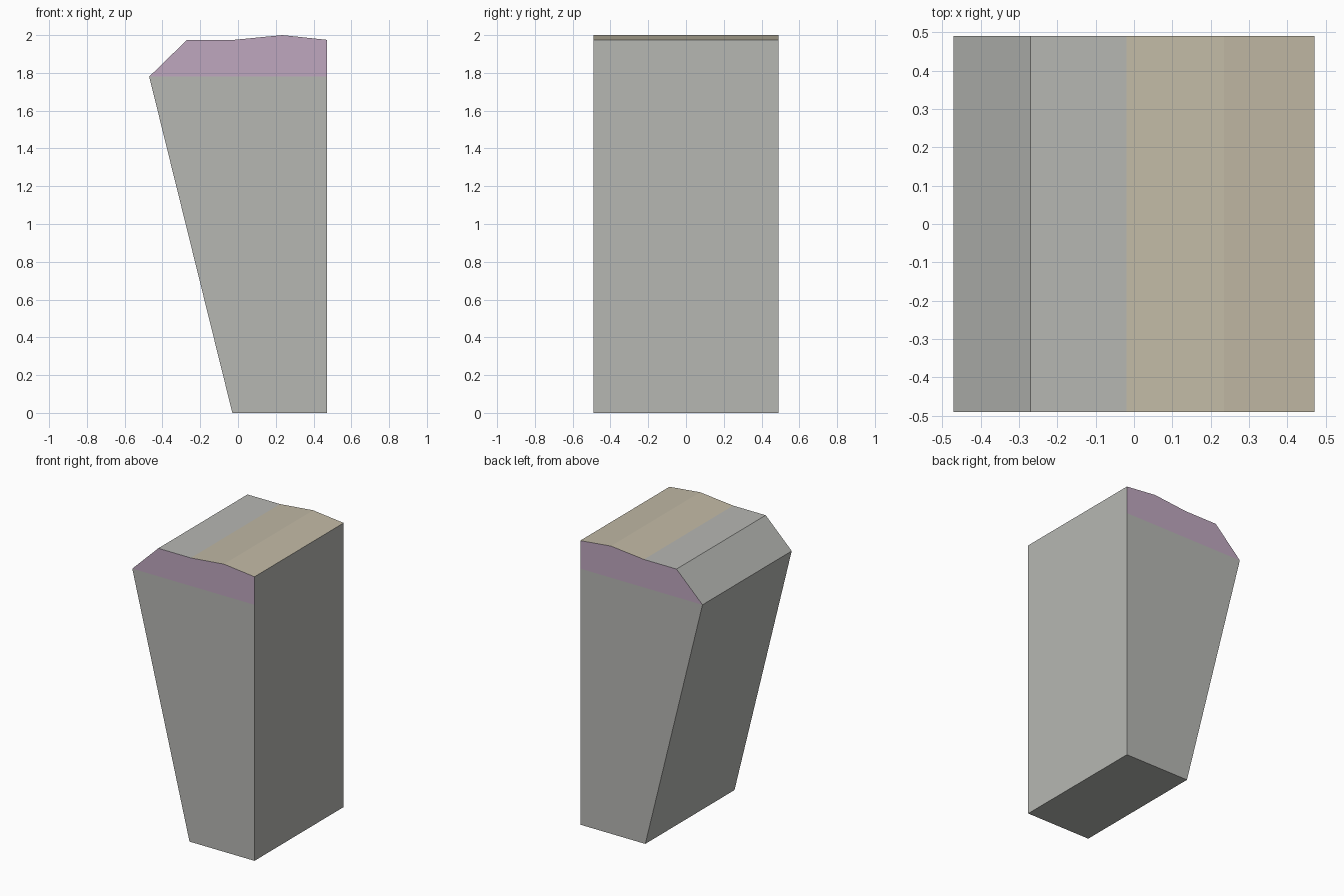
import bpy
import bmesh
from mathutils import Vector

cube = bpy.data.objects.get("Cube")
if cube:
    bpy.data.objects.remove(cube, do_unlink=True)


def make_material(name, color):
    mat = bpy.data.materials.new(name)
    mat.use_nodes = True
    mat.diffuse_color = (*color, 1)
    mat.node_tree.nodes["Principled BSDF"].inputs["Base Color"].default_value = (*color, 1)
    return mat


# Side outline of the tapered block, with a chamfered and gently peaked top
HALF_DEPTH = 0.49
BAND_Z = 1.78
TAN_X = -0.02
outline = [(-0.03, 0), (0.47, 0), (0.47, 1.975), (0.235, 2),
           (TAN_X, 1.975), (-0.27, 1.975), (-0.47, BAND_Z)]

bm = bmesh.new()
front = bm.faces.new([bm.verts.new((x, -HALF_DEPTH, z)) for x, z in outline])
extruded = bmesh.ops.extrude_face_region(bm, geom=[front], use_keep_orig=True)
back_verts = [v for v in extruded["geom"] if isinstance(v, bmesh.types.BMVert)]
bmesh.ops.translate(bm, verts=back_verts, vec=(0, 2 * HALF_DEPTH, 0))

# Cut the coloured band across the front and back
bmesh.ops.bisect_plane(bm, geom=bm.verts[:] + bm.edges[:] + bm.faces[:], dist=0.001,
                       plane_co=Vector((0, 0, BAND_Z)), plane_no=Vector((0, 0, 1)))
bmesh.ops.recalc_face_normals(bm, faces=bm.faces)

# Grey body, mauve band on the ends, tan slopes on top
for face in bm.faces:
    center = face.calc_center_median()
    if abs(face.normal.y) > 0.9 and center.z > BAND_Z:
        face.material_index = 1
    elif face.normal.z > 0.9 and center.x > TAN_X:
        face.material_index = 2

mesh = bpy.data.meshes.new("tapered_block")
bm.to_mesh(mesh)
bm.free()
for mat in (make_material("stone grey", (0.47, 0.475, 0.45)),
            make_material("mauve", (0.52, 0.39, 0.52)),
            make_material("tan", (0.54, 0.49, 0.38))):
    mesh.materials.append(mat)
block = bpy.data.objects.new("tapered_block", mesh)
bpy.context.collection.objects.link(block)
